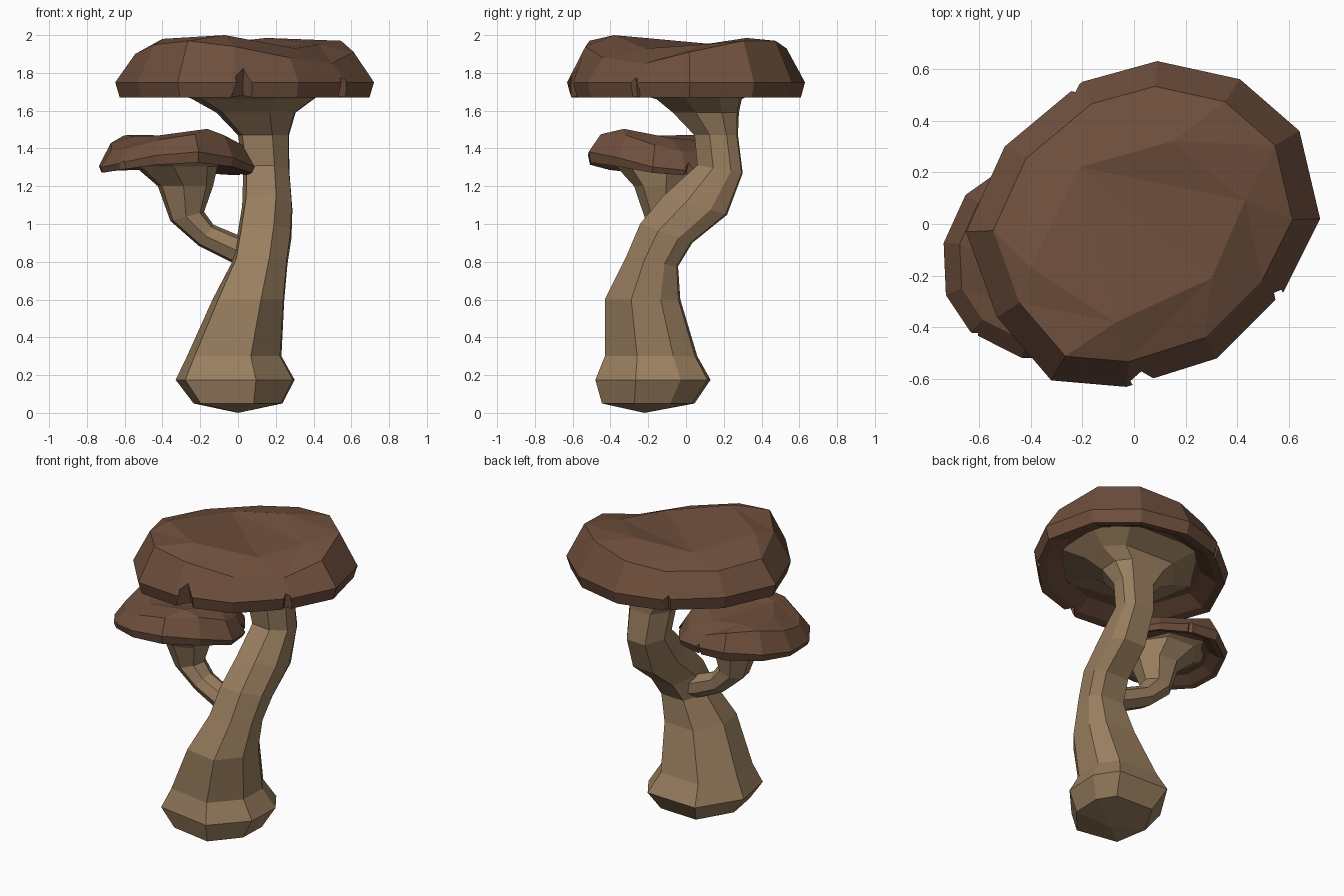
import bpy, bmesh, math
from mathutils import Matrix, Vector, Euler

if "Cube" in bpy.data.objects:
    bpy.data.objects.remove(bpy.data.objects["Cube"])


def material(name, rgb):
    m = bpy.data.materials.new(name)
    m.diffuse_color = (*rgb, 1)
    m.use_nodes = True
    m.node_tree.nodes["Principled BSDF"].inputs["Base Color"].default_value = m.diffuse_color
    return m


CAP = material("cap brown", (0.16, 0.08, 0.047))
STEM = material("stem tan", (0.32, 0.21, 0.115))


def make_object(name, bm, mat):
    bmesh.ops.recalc_face_normals(bm, faces=bm.faces[:])
    me = bpy.data.meshes.new(name)
    bm.to_mesh(me)
    bm.free()
    ob = bpy.data.objects.new(name, me)
    bpy.context.collection.objects.link(ob)
    me.materials.append(mat)
    return ob


def stem(name, rings, outline, apex=None):
    """Loft of tilted outlines: centre x, y, z, radii x, y, tilt about x, about y."""
    bm = bmesh.new()
    n = len(outline)
    loops = []
    for cx, cy, cz, rx, ry, ax, ay in rings:
        rot = Euler((math.radians(ax), math.radians(ay), 0)).to_matrix()
        loops.append([bm.verts.new(rot @ Vector((rx * u, ry * v, 0)) + Vector((cx, cy, cz)))
                      for u, v in outline])
    for a, b in zip(loops, loops[1:]):
        for i in range(n):
            j = (i + 1) % n
            bm.faces.new((a[i], a[j], b[j], b[i]))
    if apex:
        tip = bm.verts.new(apex)
        for i in range(n):
            bm.faces.new((loops[0][(i + 1) % n], loops[0][i], tip))
    else:
        bm.faces.new(loops[0][::-1])
    bm.faces.new(loops[-1])
    return make_object(name, bm, STEM)


# cap: rim x, y and the height of the shoulder above it
RIM = [(.72, .02, 1.91), (.64, .36, 1.97), (.41, .56, 1.97), (.09, .63, 1.93),
       (-.20, .55, 1.90), (-.50, .30, 1.89), (-.65, -.03, 1.90), (-.53, -.36, 1.95),
       (-.32, -.605, 1.97), (-.03, -.63, 1.94), (.32, -.52, 1.88), (.58, -.26, 1.85)]
CROWN = [(.43, .09, 1.95), (.15, .32, 1.985), (-.21, .22, 1.945),
         (-.40, -.17, 1.98), (-.07, -.38, 2.0), (.30, -.21, 1.93)]
# notches in the rim: x, y, half width, top height
NOTCHES = [(.03, -.605, .085, 1.97), (.56, -.275, .055, 1.87), (-.235, .53, .055, 1.87)]


def cap(name, matrix, saddle=0):
    bm = bmesh.new()

    def ring(s, z=None):
        return [bm.verts.new((.03 + (x - .03) * s, y * s, h if z is None else z))
                for x, y, h in RIM]

    n = len(RIM)
    loops = [ring(.72, 1.735), ring(.88, 1.68), ring(.965, 1.67), ring(1, 1.75), ring(.845)]
    for a, b in zip(loops, loops[1:]):
        for i in range(n):
            j = (i + 1) % n
            bm.faces.new((a[i], a[j], b[j], b[i]))
    bm.faces.new(loops[0][::-1])
    # dished crown with half as many sides
    up, c = loops[-1], [bm.verts.new(p) for p in CROWN]
    for i in range(6):
        k = (i + 1) % 6
        bm.faces.new((c[i], up[2 * i], up[2 * i + 1]))
        bm.faces.new((c[i], up[2 * i + 1], c[k]))
        bm.faces.new((c[k], up[2 * i + 1], up[(2 * i + 2) % n]))
    for i in range(4):
        bm.faces.new((c[2], c[(3 + i) % 6], c[(4 + i) % 6]))
    ob = make_object(name, bm, CAP)
    # cut the rim notches with small pyramids
    cutters = bmesh.new()
    for x, y, r, top in NOTCHES:
        m = Matrix.Translation((x, y, (top + 1.6) / 2)) @ Matrix.Rotation(math.atan2(y, x), 4, 'Z')
        bmesh.ops.create_cone(cutters, cap_ends=True, segments=4, radius1=r, radius2=0.002,
                              depth=top - 1.6, matrix=m)
    cutter = make_object(name + "_notch_cutter", cutters, CAP)
    cutter.hide_render = True
    mod = ob.modifiers.new("notches", 'BOOLEAN')
    mod.operation, mod.solver, mod.object = 'DIFFERENCE', 'EXACT', cutter
    bpy.context.view_layer.update()
    me = bpy.data.meshes.new_from_object(ob.evaluated_get(bpy.context.evaluated_depsgraph_get()))
    ob.modifiers.clear()
    ob.data = me
    bpy.data.objects.remove(cutter)
    # bend two opposite sides down, more towards the top
    for v in me.vertices:
        x, y, z = v.co
        t = (z - 1.66) / .3
        v.co.z += saddle * (.3 + .7 * t) * (.35 * (x / .68) ** 2 - (y / .63) ** 2)
    me.transform(matrix)
    return ob


# main stem, leaning back above its swollen foot and flaring under the cap
FOOT = [(-.84, -.80), (.35, -1), (.97, -.30), (1, .48), (.70, .95), (-.45, 1), (-1, .10)]
stem("main_stem", [
    (.00, -.20, .05, .235, .245, 0, 0),
    (-.015, -.175, .175, .315, .305, 0, 0),
    (-.02, -.185, .30, .25, .245, 0, 0),
    (.055, -.23, .60, .19, .20, 0, 0),
    (.115, -.18, .80, .147, .14, -10, 0),
    (.14, -.105, .95, .143, .147, -20, 0),
    (.155, .05, 1.10, .133, .175, -17, 0),
    (.15, .18, 1.29, .122, .122, -10, 0),
    (.135, .16, 1.47, .135, .115, 0, 0),
    (.095, .105, 1.59, .21, .175, 0, 0),
    (.08, .07, 1.66, .32, .225, 0, 0),
    (.04, .00, 1.75, .48, .45, 0, 0)], FOOT, (0, -.22, 0))

# side stem curving out of the main one
ROUND = [(math.cos(.17 + i * math.tau / 7), math.sin(.17 + i * math.tau / 7)) for i in range(7)]
stem("side_stem", [
    (.08, -.14, .84, .08, .08, 0, -70),
    (-.02, -.13, .87, .075, .08, 0, -70),
    (-.17, -.12, .94, .07, .085, 0, -55),
    (-.27, -.12, 1.04, .095, .10, 0, -15),
    (-.28, -.13, 1.20, .15, .145, 0, 0),
    (-.33, -.14, 1.305, .225, .23, 0, 0),
    (-.34, -.14, 1.335, .29, .29, 0, 0)], ROUND)

cap("main_cap", Matrix.Identity(4))

# smaller copy of the cap: turned, stretched along one diagonal, tipped and bent
stretch = Matrix(((1.035, .095, 0, 0), (.095, 1.035, 0, 0), (0, 0, 1, 0), (0, 0, 0, 1)))
cap("side_cap", Matrix.Translation((-.335, -.135, 1.395)) @ Matrix.Rotation(math.radians(-3), 4, 'X')
    @ stretch @ Matrix.Rotation(math.radians(110), 4, 'Z')
    @ Matrix.Diagonal((.605, .605, .62, 1)) @ Matrix.Translation((-.03, 0, -1.83)), .17)
